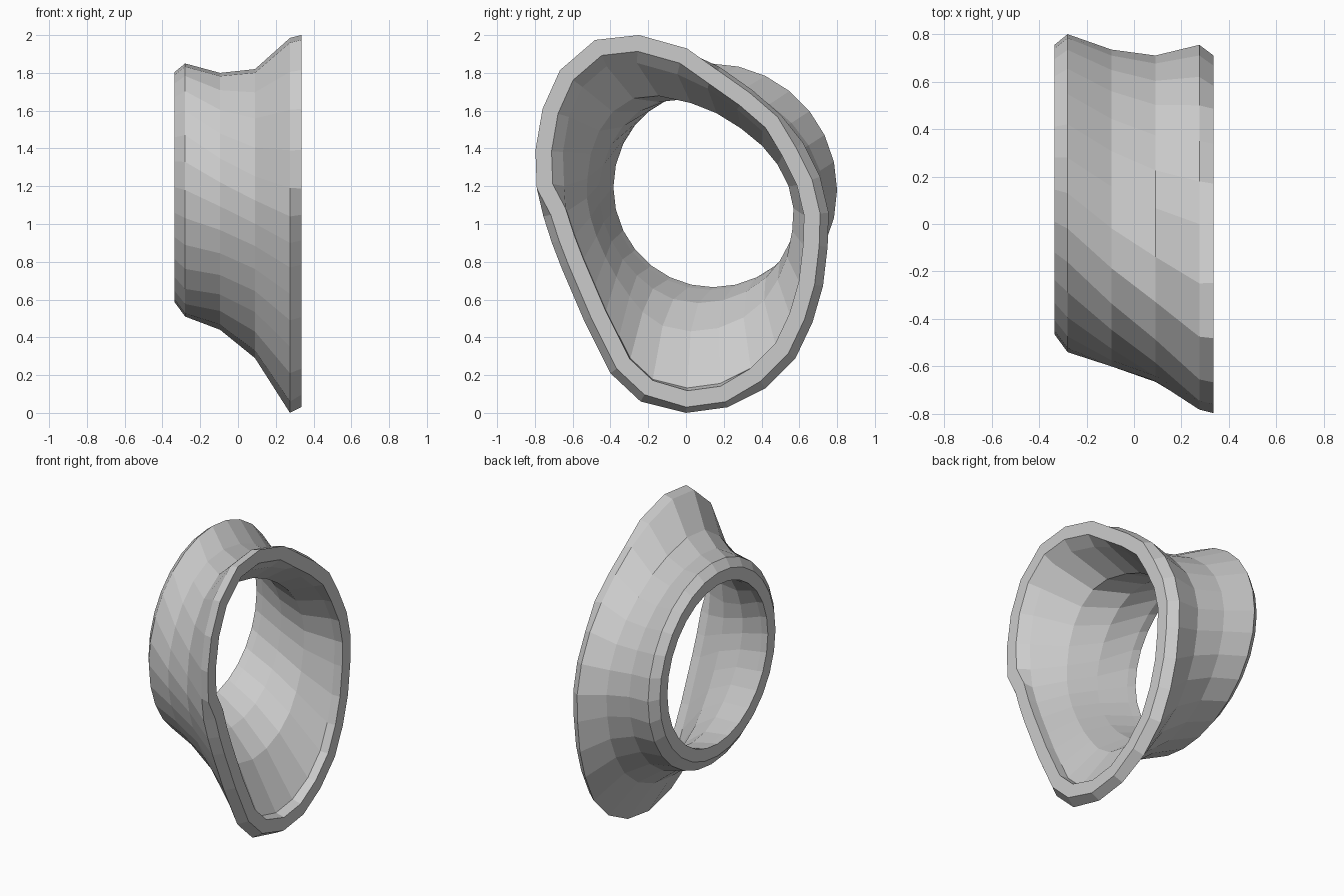
import bpy, math
from mathutils import Vector

cube = bpy.data.objects.get("Cube")
if cube:
    bpy.data.objects.remove(cube)

# Plain grey material
grey = bpy.data.materials.new("plain grey")
grey.use_nodes = True
colour = (0.6, 0.6, 0.6, 1)
grey.diffuse_color = colour
grey.node_tree.nodes["Principled BSDF"].inputs["Base Color"].default_value = colour

# Egg-shaped flange outline (y, z), counter-clockwise from the bottom
FLANGE = [Vector(p) for p in (
    (0, 0), (.22, .03), (.42, .13), (.58, .29), (.67, .48), (.725, .67), (.75, .88),
    (.755, 1.06), (.71, 1.25), (.62, 1.43), (.5, 1.58), (.35, 1.71), (.18, 1.83),
    (0, 1.915), (-.25, 1.985), (-.475, 1.96), (-.655, 1.805), (-.745, 1.605),
    (-.782, 1.39), (-.775, 1.19), (-.755, 1.04), (-.71, .9), (-.66, .77),
    (-.6, .63), (-.54, .49), (-.47, .35), (-.4, .21), (-.24, .06))]
N = len(FLANGE)


def circle(radius, cy, cz):
    """Round collar outline with the same number of points as the flange."""
    angles = [math.tau * i / N - math.pi / 2 for i in range(N)]
    return [Vector((cy + radius * math.cos(a), cz + radius * math.sin(a))) for a in angles]


COLLAR = circle(.67, .13, 1.18)


def waist(t, y0, y1, z0, z1):
    """Outline between collar and flange, fitted to the given extents."""
    pts = [a.lerp(b, t) for a, b in zip(COLLAR, FLANGE)]
    ys, zs = [p.x for p in pts], [p.y for p in pts]
    sy = (y1 - y0) / (max(ys) - min(ys))
    sz = (z1 - z0) / (max(zs) - min(zs))
    return [Vector((y0 + (p.x - min(ys)) * sy, z0 + (p.y - min(zs)) * sz)) for p in pts]


def inset(pts, depths):
    """Move each outline point inward along its own normal."""
    result = []
    for i, (p, d) in enumerate(zip(pts, depths)):
        e1 = (p - pts[i - 1]).normalized()
        e2 = (pts[(i + 1) % N] - p).normalized()
        t = (e1 + e2).normalized()
        result.append(p + Vector((-t.y, t.x)) * d / max(t.dot(e1), .8))
    return result


# Flange lip: chamfered below and on the right, still flaring at the upper left
lip = inset(FLANGE, [.03] * 2 + [.045] * 8 + [.02] * 3 + [-.015] * 7 + [.04] * 8)

# Stations along x: position, outer outline, wall thickness
stations = [
    (-.335, circle(.61, .145, 1.195), .08),
    (-.28, COLLAR, .14),
    (-.095, waist(1 / 3, -.6, .735, .44, 1.8), .14),
    (.09, waist(2 / 3, -.665, .71, .29, 1.82), .14),
    (.275, FLANGE, .13),
    (.335, lip, .085),
]

# Loft the outer wall, then back through the inner wall, as one closed shell
loops = [(x, pts) for x, pts, d in stations]
loops += [(x, inset(pts, [d] * N)) for x, pts, d in reversed(stations)]
verts = [(x, p.x, p.y) for x, pts in loops for p in pts]
faces = []
for k in range(len(loops)):
    a, b = k * N, (k + 1) % len(loops) * N
    for i in range(N):
        j = (i + 1) % N
        faces.append((a + j, b + j, b + i, a + i))

mesh = bpy.data.meshes.new("flared_collar")
mesh.from_pydata(verts, [], faces)
mesh.materials.append(grey)
mesh.update()
collar = bpy.data.objects.new("flared_collar", mesh)
bpy.context.collection.objects.link(collar)
